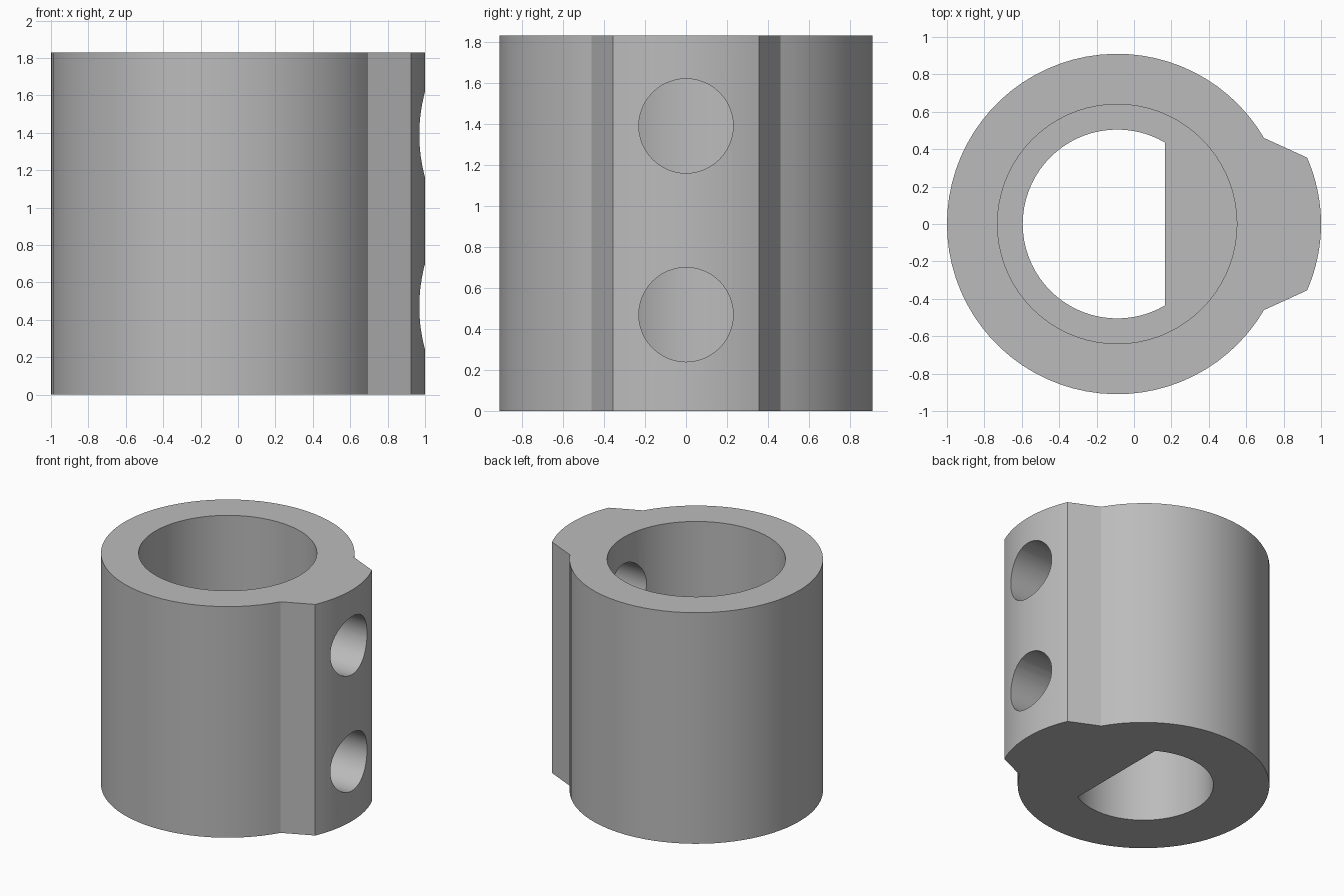
import bpy, bmesh
from math import pi, cos, sin, asin, acos
from mathutils import Matrix, Vector

cube = bpy.data.objects.get("Cube")
if cube:
    bpy.data.objects.remove(cube, do_unlink=True)

HEIGHT = 1.83
AXIS_X = -0.09        # centre of the round body and bore
LEDGE_Z = HEIGHT / 2  # where the wide bore meets the D-shaped bore

grey = bpy.data.materials.new("plain grey")
grey.use_nodes = True
colour = (0.5, 0.5, 0.5, 1)
grey.diffuse_color = colour
grey.node_tree.nodes["Principled BSDF"].inputs["Base Color"].default_value = colour


def arc(cx, radius, start, end, steps):
    """Points on an arc centred on (cx, 0)."""
    angles = [start + (end - start) * i / steps for i in range(steps + 1)]
    return [(cx + radius * cos(a), radius * sin(a)) for a in angles]


def prism(name, outline, z0, z1):
    """Extrude a flat outline from z0 to z1."""
    bm = bmesh.new()
    face = bm.faces.new([bm.verts.new((x, y, z0)) for x, y in outline])
    out = bmesh.ops.extrude_face_region(bm, geom=[face])
    top = [v for v in out["geom"] if isinstance(v, bmesh.types.BMVert)]
    bmesh.ops.translate(bm, verts=top, vec=(0, 0, z1 - z0))
    bmesh.ops.recalc_face_normals(bm, faces=bm.faces)
    mesh = bpy.data.meshes.new(name)
    bm.to_mesh(mesh)
    bm.free()
    mesh.materials.append(grey)
    obj = bpy.data.objects.new(name, mesh)
    bpy.context.collection.objects.link(obj)
    return obj


# Collar body: a round barrel with a curved boss on the +x side
neck = asin(0.46 / 0.91)
boss_radius = 0.88
tip = asin(0.355 / boss_radius)
outline = arc(AXIS_X, 0.91, neck, 2 * pi - neck, 64)
outline += arc(1 - boss_radius, boss_radius, -tip, tip, 16)
collar = prism("shaft_collar", outline, 0, HEIGHT)

# Wide round bore from the top
wide_bore = prism("wide_bore_cutter", arc(AXIS_X, 0.64, 0, 2 * pi, 72)[:-1],
                  LEDGE_Z, HEIGHT + 0.1)

# D-shaped bore through the bottom, flat towards the boss
flat = acos((0.165 - AXIS_X) / 0.505)
d_bore = prism("d_bore_cutter", arc(AXIS_X, 0.505, flat, 2 * pi - flat, 48),
               -0.1, LEDGE_Z + 0.1)
cutters = [wide_bore, d_bore]

# Two set-screw holes through the boss into the bore
for name, z in (("lower", 0.47), ("upper", 1.39)):
    hole = prism(name + "_screw_cutter", arc(0, 0.23, 0, 2 * pi, 48)[:-1], 0, 1.2)
    hole.data.transform(Matrix.Translation((0, 0, z)) @ Matrix.Rotation(pi / 2, 4, "Y"))
    cutters.append(hole)

for cutter in cutters:
    cutter.hide_render = True
    cut = collar.modifiers.new(cutter.name, "BOOLEAN")
    cut.operation = "DIFFERENCE"
    cut.solver = "EXACT"
    cut.object = cutter

# Apply the cuts and tidy up
bpy.context.view_layer.update()
evaluated = collar.evaluated_get(bpy.context.evaluated_depsgraph_get())
cut_mesh = bpy.data.meshes.new_from_object(evaluated)
collar.modifiers.clear()
collar.data = cut_mesh
for cutter in cutters:
    bpy.data.objects.remove(cutter, do_unlink=True)

# Smooth curved walls with crisp edges
bpy.ops.object.select_all(action="DESELECT")
collar.select_set(True)
bpy.context.view_layer.objects.active = collar
bpy.ops.object.shade_smooth_by_angle(angle=pi / 9)
